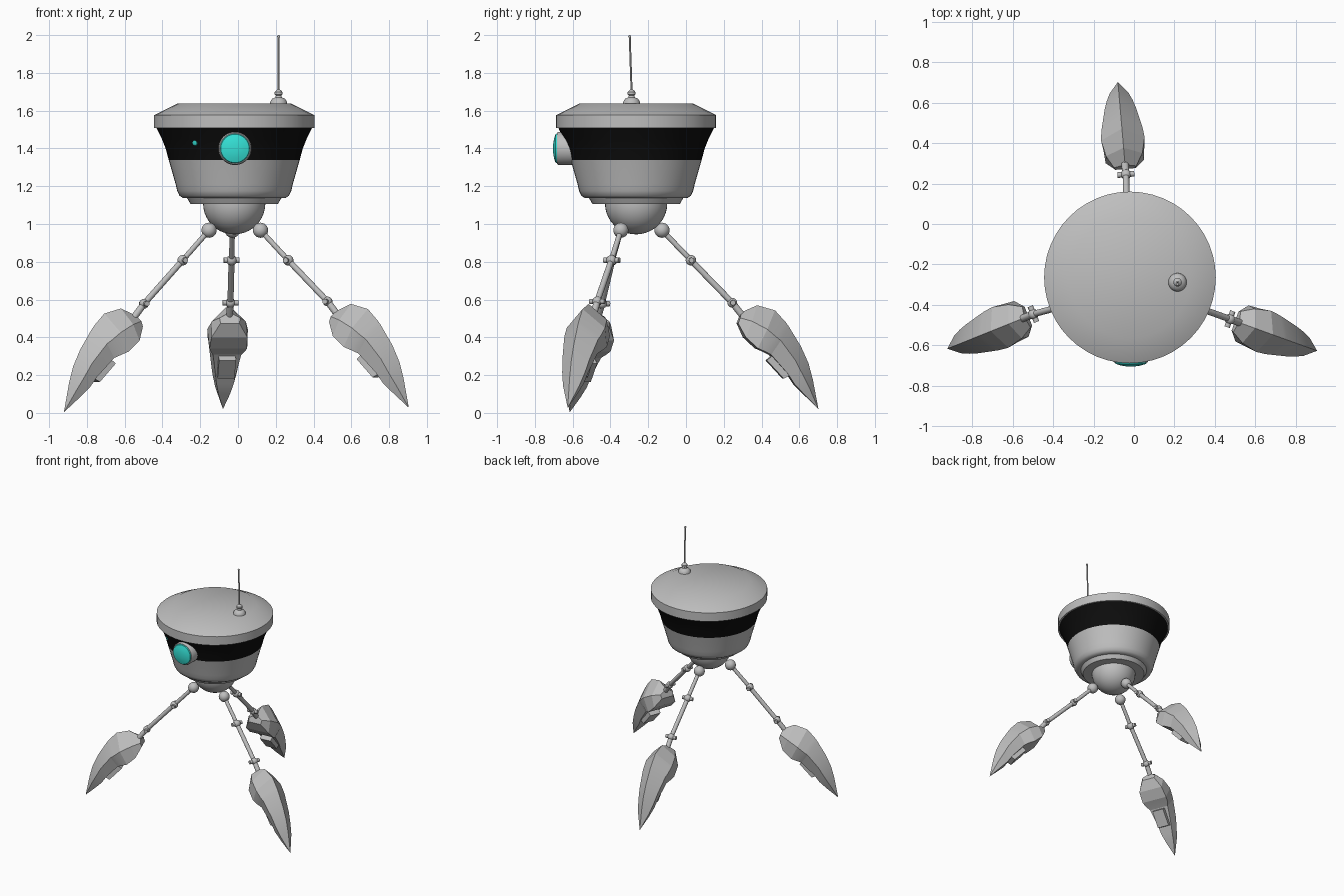
import bpy, bmesh, math
from mathutils import Vector, Matrix

if "Cube" in bpy.data.objects:
    bpy.data.objects.remove(bpy.data.objects["Cube"])

CX, CY = -0.02, -0.264   # vertical axis of the body


def mat(name, col):
    m = bpy.data.materials.new(name)
    m.diffuse_color = (*col, 1)
    m.use_nodes = True
    m.node_tree.nodes["Principled BSDF"].inputs["Base Color"].default_value = m.diffuse_color
    return m


GREY = mat("light_grey", (0.52, 0.52, 0.52))
BLACK = mat("black", (0.004, 0.004, 0.004))
CYAN = mat("cyan", (0.035, 0.75, 0.67))


def make(name, verts, faces, mats, smooth=35):
    me = bpy.data.meshes.new(name)
    me.from_pydata(verts, [], faces)
    bm = bmesh.new()
    bm.from_mesh(me)
    bmesh.ops.recalc_face_normals(bm, faces=bm.faces)
    bm.to_mesh(me)
    bm.free()
    for m in mats:
        me.materials.append(m)
    ob = bpy.data.objects.new(name, me)
    bpy.context.collection.objects.link(ob)
    if smooth:
        bpy.ops.object.select_all(action='DESELECT')
        ob.select_set(True)
        bpy.context.view_layer.objects.active = ob
        bpy.ops.object.shade_smooth_by_angle(angle=math.radians(smooth))
    return ob


def lathe(name, profile, origin, axis=(0, 0, 1), mats=(GREY,), n=48):
    """Revolve (radius, height) points around an axis; r = 0 ends become poles."""
    rot = Vector((0, 0, 1)).rotation_difference(Vector(axis)).to_matrix()
    verts, rings, faces = [], [], []
    for r, h in profile:
        k = 1 if r == 0 else n
        rings.append(list(range(len(verts), len(verts) + k)))
        for i in range(k):
            a = 2 * math.pi * i / n
            verts.append(Vector(origin) + rot @ Vector((r * math.cos(a), r * math.sin(a), h)))
    for a, b in zip(rings, rings[1:]):
        for i in range(n):
            j = (i + 1) % n
            if len(a) == 1:
                faces.append((a[0], b[i], b[j]))
            elif len(b) == 1:
                faces.append((a[i], a[j], b[0]))
            else:
                faces.append((a[i], a[j], b[j], b[i]))
    if len(rings[0]) > 1:
        faces.append(rings[0][::-1])
    if len(rings[-1]) > 1:
        faces.append(rings[-1])
    return make(name, verts, faces, mats)


def ball(name, c, r, n=24):
    k = n // 2
    prof = [(0 if i in (0, k) else r * math.sin(math.pi * i / k),
             -r * math.cos(math.pi * i / k)) for i in range(k + 1)]
    return lathe(name, prof, c, n=n)


def rod(name, a, b, r, n=16):
    d = Vector(b) - Vector(a)
    return lathe(name, [(r, 0), (r, d.length)], a, d, n=n)


# Body: bowl with black band, rim and flat lid
body = lathe("body", [(0.232, 1.107), (0.25, 1.138), (0.272, 1.138), (0.29, 1.15), (0.302, 1.175),
                      (0.31, 1.21), (0.347, 1.34), (0.363, 1.40), (0.383, 1.45), (0.411, 1.507),
                      (0.424, 1.507), (0.424, 1.576), (0.30, 1.638)], (CX, CY, 0),
             mats=(GREY, BLACK))
for p in body.data.polygons:
    if 1.34 < p.center.z < 1.506 and len(p.vertices) == 4:
        p.material_index = 1

# Hip ball under the body
ball("hip_ball", (CX, CY, 1.11), 0.165, 40)

# Eye: housing and lens, pointing to the front
lathe("eye_housing", [(0.088, 0), (0.088, 0.125), (0.082, 0.134), (0.079, 0.134)],
      (-0.016, -0.55, 1.40), (0, -1, 0), n=40)
lathe("eye_lens", [(0.079, 0), (0.075, 0.008), (0.05, 0.016), (0.025, 0.020), (0, 0.021)],
      (-0.016, -0.683, 1.40), (0, -1, 0), mats=(CYAN,), n=40)

# Small sensor light on the band
lathe("sensor_light", [(0.016, 0), (0.013, 0.006), (0, 0.009)],
      (-0.226, -0.573, 1.43), (-0.53, -0.82, -0.2), mats=(CYAN,), n=16)

# Antenna: domed base, collar, thin rod with a tip
AX, AY = 0.215, -0.288
lathe("antenna_base", [(0.046, 1.635), (0.044, 1.648), (0.034, 1.663), (0.018, 1.670), (0.014, 1.680),
                       (0.021, 1.686), (0.021, 1.698), (0.012, 1.708), (0.006, 1.712)],
      (AX, AY, 0), n=24)
rod("antenna_rod", (AX, AY, 1.70), (AX, AY - 0.01, 1.995), 0.0055, 10)
ball("antenna_tip", (AX, AY - 0.01, 1.992), 0.008, 12)

# Foot stations: outer crest (u, z), inner edge (u, z), half width, inner half width
# u and z are measured from the ankle
FOOT = [((0.048, -0.051), (0.027, -0.109), 0.055, 0.05),
        ((0.132, -0.013), (0.064, -0.183), 0.09, 0.095),
        ((0.227, -0.040), (0.127, -0.241), 0.108, 0.10),
        ((0.285, -0.104), (0.164, -0.257), 0.102, 0.092),
        ((0.300, -0.125), (0.200, -0.275), 0.096, 0.075),
        ((0.365, -0.231), (0.290, -0.375), 0.077, 0.055),
        ((0.405, -0.320), (0.328, -0.432), 0.064, 0.045),
        ((0.428, -0.406), (0.380, -0.485), 0.046, 0.03)]
TIP = (0.458, -0.563)


def foot(name, ankle, u, s):
    def at(p, w):
        return ankle + u * p[0] + s * w + Vector((0, 0, p[1]))
    verts, faces = [], []
    for o, i, w, wi in FOOT:
        m = [a * 0.5 + b * 0.5 for a, b in zip(o, i)]
        verts += [at(o, 0), at(m, w), at(i, wi), at(i, -wi), at(m, -w)]
    for k in range(len(FOOT) - 1):
        for j in range(5):
            a, b = k * 5 + j, k * 5 + (j + 1) % 5
            faces.append((a, b, b + 5, a + 5))
    verts.append(at(TIP, 0))
    t, e = len(verts) - 1, len(verts) - 6
    faces += [(e + j, e + (j + 1) % 5, t) for j in range(5)]
    faces.append((4, 3, 2, 1, 0))
    make(name, verts, faces, (GREY,), smooth=12)
    # Narrow insert plate on the inner side of the claw
    box = [at(p, w) for p in [(0.18, -0.305), (0.27, -0.402), (0.31, -0.38), (0.22, -0.27)]
           for w in (-0.045, 0.045)]
    make(name + "_insert", box, [(0, 1, 3, 2), (2, 3, 5, 4), (4, 5, 7, 6), (6, 7, 1, 0),
                                 (0, 2, 4, 6), (1, 7, 5, 3)], (GREY,), smooth=0)


# Legs: hip joint, knee, ankle and ground point for each
LEGS = {"left": ((-0.153, -0.345, 0.967), (-0.293, -0.39, 0.808), (-0.497, -0.445, 0.578), (-0.92, -0.615)),
        "right": ((0.119, -0.345, 0.967), (0.266, -0.395, 0.808), (0.474, -0.470, 0.59), (0.92, -0.632)),
        "back": ((-0.03, -0.127, 0.967), (-0.034, 0.026, 0.808), (-0.04, 0.245, 0.583), (-0.08, 0.705))}
DROP = {"left": -0.012, "right": 0.0, "back": 0.0}
for side, (hip, knee, ankle, tip) in LEGS.items():
    hip, knee, ankle = Vector(hip), Vector(knee), Vector(ankle)
    u = Vector((tip[0] - ankle.x, tip[1] - ankle.y, 0)).normalized()
    s = Vector((-u.y, u.x, 0))
    ball(side + "_hip_joint", hip, 0.04)
    rod(side + "_upper_leg", hip, knee, 0.014)
    rod(side + "_lower_leg", knee, ankle, 0.016)
    rod(side + "_foot_link", ankle, ankle + u * 0.08 + Vector((0, 0, -0.1)), 0.018)
    for part, c, r in (("_knee", knee, 0.028), ("_ankle", ankle, 0.026)):
        ball(side + part, c, r, 16)
        rod(side + part + "_pin", c - s * 0.042, c + s * 0.042, 0.014, 12)
    foot(side + "_foot", ankle + Vector((0, 0, DROP[side])), u, s)
